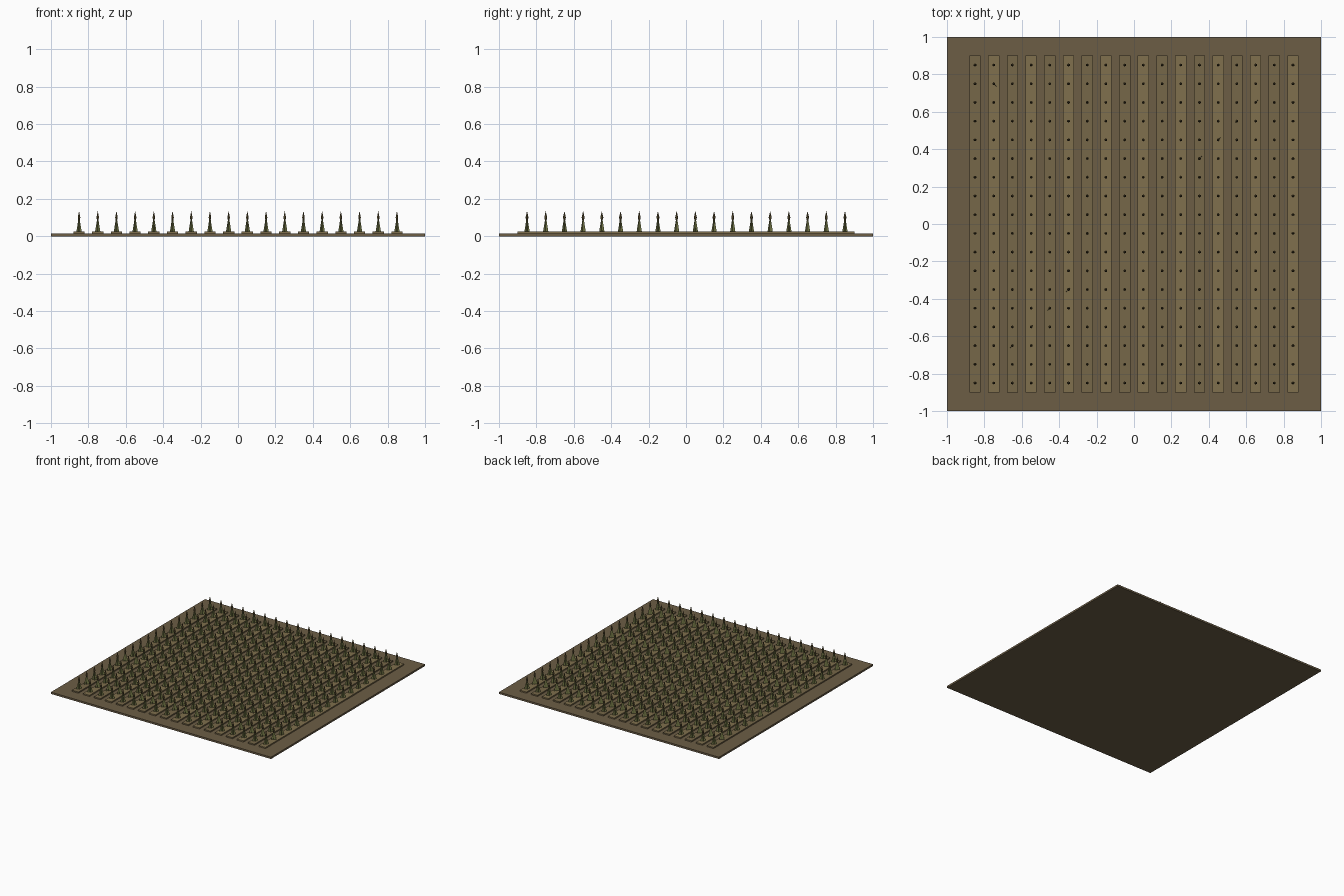
import bpy, bmesh, math
from mathutils import Matrix, Vector

if "Cube" in bpy.data.objects:
    bpy.data.objects.remove(bpy.data.objects["Cube"])


def material(name, color):
    m = bpy.data.materials.new(name)
    m.diffuse_color = (*color, 1)
    m.use_nodes = True
    m.node_tree.nodes["Principled BSDF"].inputs["Base Color"].default_value = m.diffuse_color
    return m


def finish(bm, name, mat):
    me = bpy.data.meshes.new(name)
    bm.to_mesh(me)
    bm.free()
    me.materials.append(mat)
    ob = bpy.data.objects.new(name, me)
    bpy.context.collection.objects.link(ob)
    return ob


def box(bm, x, w, d, z0, z1):
    mat = Matrix.Translation((x, 0, (z0 + z1) / 2)) @ Matrix.Diagonal((w, d, z1 - z0, 1))
    bmesh.ops.create_cube(bm, size=1, matrix=mat)


def cone(bm, p, r0, r1, z0, z1, sides):
    bmesh.ops.create_cone(bm, cap_ends=True, segments=sides, radius1=r0, radius2=r1,
                          depth=z1 - z0, matrix=Matrix.Translation((*p, (z0 + z1) / 2)))


soil = material("soil", (0.15, 0.11, 0.06))
ridge_a = material("ridge_soil", (0.18, 0.135, 0.065))
ridge_b = material("ridge_soil_light", (0.215, 0.16, 0.075))
green = material("leaf_green", (0.20, 0.22, 0.07))
stem_mat = material("stem_green", (0.13, 0.13, 0.05))
grain = material("grain", (0.12, 0.09, 0.035))

COUNT, STEP = 18, 0.1
rows = [(i - (COUNT - 1) / 2) * STEP for i in range(COUNT)]

# Ground slab
bm = bmesh.new()
box(bm, 0, 2, 2, 0, 0.015)
finish(bm, "ground_slab", soil)

# Planting ridges
for i, x in enumerate(rows):
    bm = bmesh.new()
    box(bm, x, 0.06, 1.8, 0.012, 0.025)
    finish(bm, f"ridge_{i + 1}", ridge_b if i % 2 else ridge_a)

# Plants: thin stem, crossed upright leaf blades, pointed seed head
stems, leaves, heads = bmesh.new(), bmesh.new(), bmesh.new()
for x in rows:
    for y in rows:
        p = (x, y)
        cone(stems, p, 0.004, 0.003, 0.02, 0.095, 5)
        for k in range(2):
            a = k * math.pi / 2 + math.pi / 4
            d = Vector((math.cos(a), math.sin(a), 0))
            c = Vector((x, y, 0))
            profile = [(-0.02, 0.024), (0.02, 0.024), (0.004, 0.095), (-0.004, 0.095)]
            leaves.faces.new([leaves.verts.new(c + d * r + Vector((0, 0, z))) for r, z in profile])
        cone(heads, p, 0.004, 0.008, 0.085, 0.1, 6)
        cone(heads, p, 0.008, 0, 0.1, 0.135, 6)
finish(stems, "stems", stem_mat)
finish(leaves, "leaf_blades", green)
finish(heads, "seed_heads", grain)
